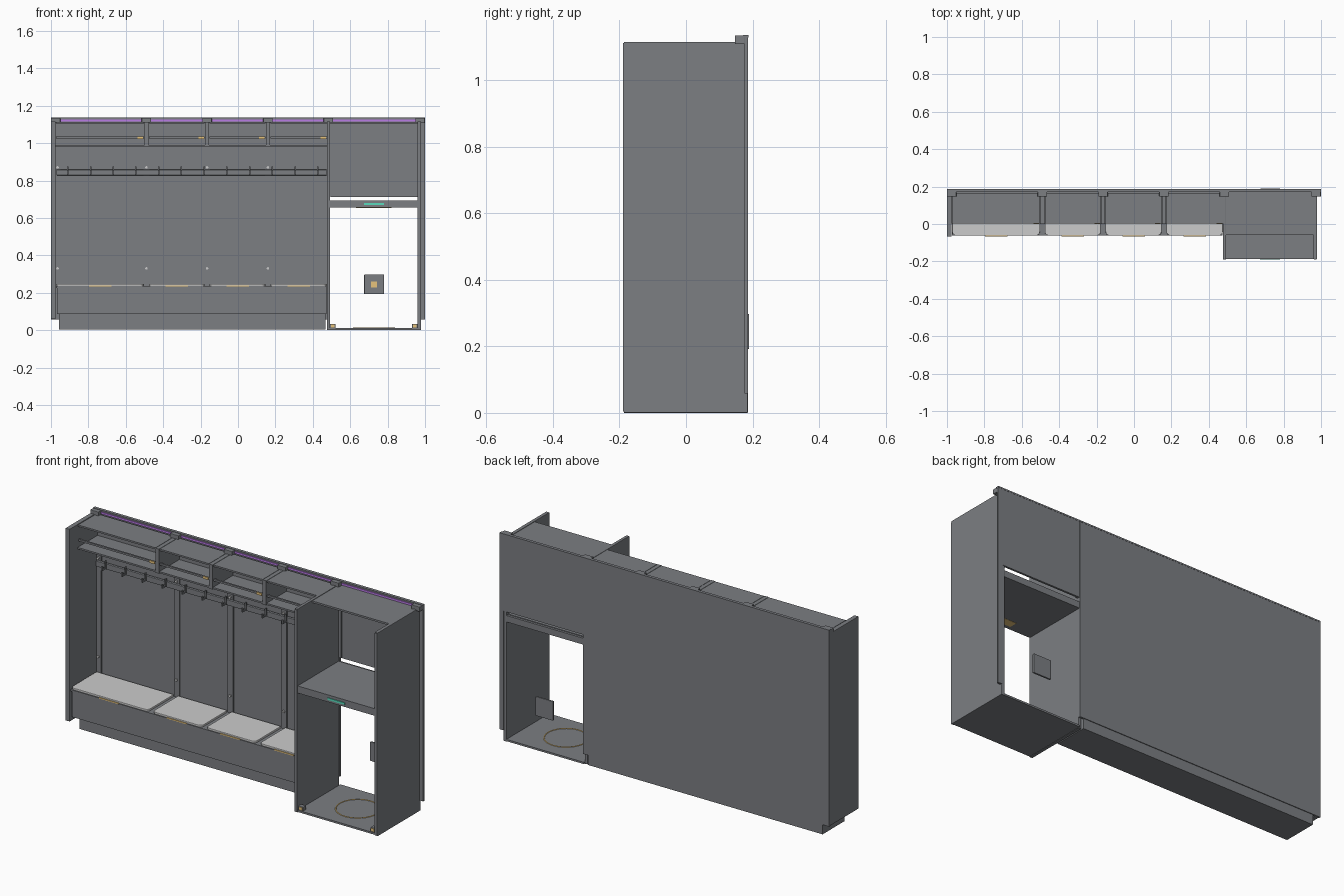
import bpy, bmesh, math

if "Cube" in bpy.data.objects:
    bpy.data.objects.remove(bpy.data.objects["Cube"])


def mat(name, rgb):
    m = bpy.data.materials.new(name)
    m.diffuse_color = (*rgb, 1)
    m.use_nodes = True
    m.node_tree.nodes["Principled BSDF"].inputs["Base Color"].default_value = m.diffuse_color
    return m


BODY = mat("slate_grey", (0.2, 0.21, 0.225))
PALE = mat("pale_grey", (0.62, 0.62, 0.62))
GOLD = mat("gold", (0.8, 0.55, 0.2))
PURPLE = mat("purple", (0.5, 0.2, 0.8))
GREEN = mat("green", (0.1, 0.7, 0.5))


def finish(name, bm, material):
    me = bpy.data.meshes.new(name)
    bm.to_mesh(me)
    bm.free()
    ob = bpy.data.objects.new(name, me)
    bpy.context.collection.objects.link(ob)
    me.materials.append(material)
    return ob


def box(name, x, y, z, material=BODY, bevel=0.0, corner=0.0):
    """Box from (min, max) ranges; corner rounds the front vertical edges."""
    bm = bmesh.new()
    bmesh.ops.create_cube(bm, size=1)
    for v in bm.verts:
        v.co = [(r[0] + r[1]) / 2 + c * (r[1] - r[0]) for c, r in zip(v.co, (x, y, z))]
    if corner:
        front = [e for e in bm.edges
                 if abs(e.verts[0].co.z - e.verts[1].co.z) > 1e-5
                 and e.verts[0].co.y < (y[0] + y[1]) / 2]
        bmesh.ops.bevel(bm, geom=front, offset=corner, segments=5, profile=0.5, affect='EDGES')
    ob = finish(name, bm, material)
    if bevel:
        mod = ob.modifiers.new("bevel", 'BEVEL')
        mod.width = bevel
        mod.segments = 2
        mod.limit_method = 'ANGLE'
    return ob


def disc_y(name, x, y, z, r, depth):
    """Small cylinder facing the front."""
    bpy.ops.mesh.primitive_cylinder_add(vertices=16, radius=r, depth=depth,
                                        location=(x, y, z), rotation=(math.pi / 2, 0, 0))
    bpy.context.object.name = name
    bpy.context.object.data.materials.append(PALE)
    bpy.ops.object.shade_smooth_by_angle()


# Back panels
box("back_panel", (-1, 0.493), (0.176, 0.187), (0.058, 1.133))
box("cabinet_back_panel", (0.495, 1), (0.176, 0.187), (0.712, 1.133))
box("back_edge_strip", (0.975, 1), (0.176, 0.187), (0.058, 0.712))

# Left end panel
box("left_end_panel", (-1, -0.975), (-0.067, 0.176), (0.06, 1.115), bevel=0.002)

# Bench with recessed plinth and slab
box("plinth", (-0.957, 0.467), (-0.008, 0.183), (0.003, 0.085))
box("bench_box", (-0.968, 0.474), (-0.058, 0.176), (0.085, 0.226))
box("bench_slab", (-0.972, 0.474), (-0.062, 0.176), (0.226, 0.235))

# Bays between uprights: cushions, canopy pieces, tags
posts = [-0.49, -0.165, 0.16]
bays = list(zip([-0.985] + posts, posts + [0.488]))
for i, (a, b) in enumerate(bays):
    a, b = a + 0.013, b - 0.013
    mid = (a + b) / 2
    box(f"cushion_{i}", (a, b), (-0.062, 0.163), (0.236, 0.248), PALE, 0.003, 0.022)
    box(f"cushion_tag_{i}", (mid - 0.06, mid + 0.06), (-0.066, -0.058), (0.234, 0.24), GOLD)
    box(f"canopy_roof_{i}", (a, b), (0.003, 0.165), (1.104, 1.113))
    box(f"shelf_rail_{i}", (a, b), (0.004, 0.014), (1.024, 1.034))
    box(f"rail_tag_{i}", (b - 0.034, b - 0.004), (0.0, 0.005), (1.023, 1.036), GOLD)

# Canopy shelf and dividers
box("canopy_shelf", (-0.975, 0.474), (0.003, 0.176), (0.98, 0.989))
for i, x in enumerate(posts):
    box(f"canopy_divider_{i}", (x - 0.011, x + 0.011), (0.0, 0.176), (0.978, 1.113))

# Uprights on the back with screw heads
for i, x in enumerate([-0.965] + posts):
    box(f"upright_{i}", (x - 0.016, x + 0.016), (0.168, 0.177), (0.235, 0.98))
    for z in (0.33, 0.87):
        disc_y(f"screw_{i}", x, 0.165, z, 0.007, 0.008)

# Hook rail and evenly spaced hooks
box("hook_rail", (-0.97, 0.474), (0.155, 0.17), (0.828, 0.858), bevel=0.002)
for k in range(12):
    x = -0.91 + 0.1215 * k
    box("hook_plate", (x - 0.004, x + 0.004), (0.147, 0.156), (0.833, 0.875))
    box("hook_arm", (x - 0.004, x + 0.004), (0.126, 0.148), (0.833, 0.841))
    box("hook_tip", (x - 0.004, x + 0.004), (0.12, 0.127), (0.833, 0.856))

# Top clips, cap rail and light strip
for i, x in enumerate([-0.975] + posts + [0.483, 0.974]):
    box(f"top_clip_{i}", (x - 0.025, x + 0.025), (0.147, 0.177), (1.108, 1.134), bevel=0.002)
box("top_cap", (-1, 1), (0.171, 0.188), (1.128, 1.136))
box("light_strip", (-0.95, 0.95), (0.17, 0.177), (1.115, 1.126), PURPLE)

# Tall cabinet
box("cabinet_side_left", (0.475, 0.492), (-0.187, 0.176), (0, 1.115), bevel=0.002)
box("cabinet_side_right", (0.96, 0.979), (-0.187, 0.186), (0, 1.115), bevel=0.002)
for x in (0.477, 0.962):
    box("cabinet_front_edge", (x, x + 0.014), (-0.19, -0.186), (0.004, 1.111))
box("cabinet_floor", (0.49, 0.962), (-0.185, 0.185), (0.002, 0.012))
box("cabinet_shelf", (0.49, 0.962), (-0.186, 0.17), (0.655, 0.694))
box("cabinet_roof", (0.49, 0.962), (-0.06, 0.176), (1.102, 1.112))
for x in (0.492, 0.945):
    box("cabinet_batten", (x, x + 0.015), (0.168, 0.177), (0.715, 1.104))
box("shelf_back_rail", (0.49, 0.962), (0.17, 0.183), (0.655, 0.69))
box("shelf_indicator", (0.675, 0.78), (-0.19, -0.185), (0.668, 0.679), GREEN)
box("under_shelf_light", (0.63, 0.82), (-0.165, -0.12), (0.654, 0.66), GOLD)

# Corner foot blocks
for x in (0.492, 0.93):
    box("corner_block", (x, x + 0.03), (-0.18, -0.155), (0.012, 0.034), bevel=0.002)
    box("corner_block_face", (x + 0.006, x + 0.024), (-0.183, -0.179), (0.015, 0.031), GOLD)

# Floor ring
bpy.ops.mesh.primitive_torus_add(location=(0.727, 0, 0.012), major_radius=0.11, minor_radius=0.003,
                                 major_segments=64, minor_segments=8)
bpy.context.object.name = "floor_ring"
bpy.context.object.data.materials.append(GOLD)
bpy.ops.object.shade_smooth_by_angle()

# Rear socket plate
box("socket_plate", (0.675, 0.781), (0.18, 0.19), (0.192, 0.297), bevel=0.002)
box("socket_centre", (0.712, 0.744), (0.177, 0.181), (0.229, 0.261), GOLD)
